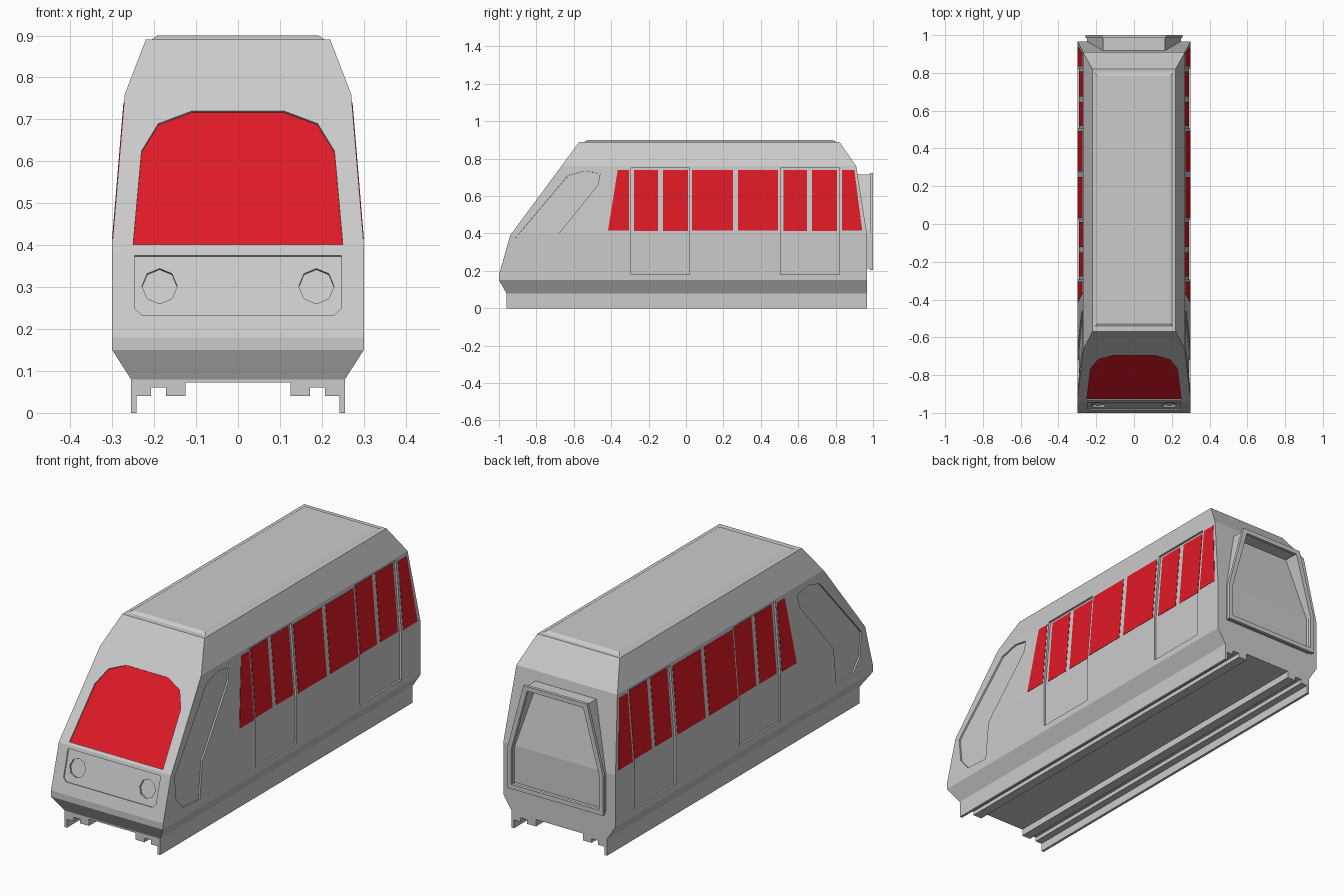
import bpy, bmesh, math
from mathutils import Vector

if "Cube" in bpy.data.objects:
    bpy.data.objects.remove(bpy.data.objects["Cube"])

red = bpy.data.materials.new("red_glass")
red.diffuse_color = (0.75, 0.01, 0.02, 1)
red.use_nodes = True
red.node_tree.nodes["Principled BSDF"].inputs["Base Color"].default_value = red.diffuse_color


def finish(bm, name, mat=None):
    bmesh.ops.recalc_face_normals(bm, faces=bm.faces[:])
    me = bpy.data.meshes.new(name)
    bm.to_mesh(me)
    bm.free()
    ob = bpy.data.objects.new(name, me)
    bpy.context.collection.objects.link(ob)
    if mat:
        me.materials.append(mat)
    return ob


def extrude(bm, face_list, vec):
    geo = bmesh.ops.extrude_face_region(bm, geom=face_list)["geom"]
    bmesh.ops.translate(bm, vec=vec, verts=[g for g in geo if isinstance(g, bmesh.types.BMVert)])


def mirrored(half):
    """Closed outline in x/z from its right half."""
    return half + [(-x, z) for x, z in reversed(half)]


def prism(outline, y0, y1):
    bm = bmesh.new()
    f = bm.faces.new([bm.verts.new((x, y0, z)) for x, z in outline])
    extrude(bm, [f], (0, y1 - y0, 0))
    return bm


def side_x(z):
    return 0.30 - max(0, z - 0.40) * 0.03 / 0.36


def front_y(z):
    return -1 + (z - 0.18) * 0.06 / 0.21 if z < 0.39 else -0.94 + (z - 0.39) * 0.74


def patch(name, pts, place, normal, depth, thick, mat=None):
    """Slab following the body skin, its floor sunk by depth."""
    n = Vector(normal).normalized()
    bm = bmesh.new()
    bm.faces.new([bm.verts.new((0, a, z)) for a, z in pts])
    bmesh.ops.bisect_plane(bm, geom=bm.verts[:] + bm.edges[:] + bm.faces[:],
                           plane_co=(0, 0, 0.40), plane_no=(0, 0, 1))
    for v in bm.verts:
        v.co = Vector(place(v.co.y, v.co.z)) - n * depth
    extrude(bm, bm.faces[:], n * thick)
    return finish(bm, name, mat)


# Body: cross-section extruded lengthwise, trimmed by nose and tail planes
section = mirrored([(0.255, 0.08), (0.30, 0.15), (0.30, 0.40), (0.27, 0.76), (0.22, 0.89)])
bm = prism(section, -1.2, 1.2)
nose = [(-0.96, 0.08), (-1, 0.15), (-1, 0.18), (-0.94, 0.39), (-0.57, 0.89)]
tail = [(0.82, 0.89), (0.91, 0.76), (0.967, 0.40), (0.967, 0.08)]
for line in (nose, tail):
    for (ya, za), (yb, zb) in zip(line, line[1:]):
        bmesh.ops.recalc_face_normals(bm, faces=bm.faces[:])
        cut = bmesh.ops.bisect_plane(bm, geom=bm.verts[:] + bm.edges[:] + bm.faces[:],
                                     plane_co=(0, ya, za), plane_no=(0, za - zb, yb - ya),
                                     clear_outer=True)
        bmesh.ops.holes_fill(bm, edges=[e for e in bm.edges if e.is_boundary], sides=0)
body = finish(bm, "body")

cutters = []
doors = [(-0.295, 0.02), (0.505, 0.82)]
cab = [(-0.912, 0.375), (-0.90, 0.26), (-0.85, 0.20), (-0.72, 0.19), (-0.70, 0.375),
       (-0.47, 0.66), (-0.46, 0.72), (-0.54, 0.735), (-0.63, 0.71)]
# Side windows: bottom start, top start, bottom end, top end, inside a door
windows = [(-0.417, -0.365, -0.305, -0.305, 0), (-0.278, -0.278, -0.15, -0.15, 1),
           (-0.123, -0.123, 0.01, 0.01, 1), (0.032, 0.032, 0.25, 0.25, 0),
           (0.278, 0.278, 0.492, 0.492, 0), (0.52, 0.52, 0.647, 0.647, 1),
           (0.674, 0.674, 0.807, 0.807, 1), (0.834, 0.834, 0.942, 0.90, 0)]
DOOR = 0.010
for s in (-1, 1):
    place = lambda y, z, s=s: (s * side_x(z), y, z)
    n = (s, 0, 0.08)
    # Door and cab panel recesses
    for a, b in doors:
        cutters.append(patch("door_cutter", [(a, 0.18), (b, 0.18), (b, 0.75), (a, 0.75)],
                             place, n, DOOR, 0.05))
    cutters.append(patch("cab_panel_cutter", cab, place, n, 0.008, 0.05))
    # Glass
    for b0, t0, b1, t1, in_door in windows:
        patch("side_window", [(b0, 0.415), (b1, 0.415), (t1, 0.74), (t0, 0.74)],
              place, n, DOOR * in_door + 0.004, 0.0055, red)

# Nose: windscreen, lamp panel and octagonal lamps
on_front = lambda x, z: (x, front_y(z), z)
screen = mirrored([(0.25, 0.402), (0.23, 0.625), (0.19, 0.69), (0.11, 0.72)])
cutters.append(patch("windscreen_cutter", screen, on_front, (0, -1, 0.74), 0.008, 0.05))
patch("windscreen", screen, on_front, (0, -1, 0.74), 0.010, 0.004, red)
panel = mirrored([(0.23, 0.234), (0.247, 0.25), (0.247, 0.375)])
cutters.append(patch("lamp_panel_cutter", panel, on_front, (0, -1, 0.286), 0.006, 0.05))
for s in (-1, 1):
    ring = [(s * 0.187 + 0.042 * math.cos(i * math.pi / 4),
             0.304 + 0.042 * math.sin(i * math.pi / 4)) for i in range(8)]
    cutters.append(patch("lamp_cutter", ring, on_front, (0, -1, 0.286), 0.016, 0.06))

# Carve the recesses
bpy.context.view_layer.objects.active = body
for c in cutters:
    c.hide_render = True
    m = body.modifiers.new("carve", "BOOLEAN")
    m.operation, m.solver, m.object = "DIFFERENCE", "EXACT", c
    bpy.ops.object.modifier_apply(modifier=m.name)
for c in cutters:
    bpy.data.objects.remove(c)

# Underframe with rails and grooves
under = mirrored([(0.125, 0.073), (0.125, 0.04), (0.172, 0.04), (0.172, 0.06), (0.207, 0.06),
                  (0.207, 0.04), (0.242, 0.04), (0.242, 0.0), (0.255, 0.0), (0.255, 0.08)])
finish(prism(under, -0.96, 0.967), "underframe")

# Raised roof panel with bevelled rim
bm = bmesh.new()
loops = []
for x, y0, y1, z in ((0.215, -0.55, 0.81, 0.885), (0.192, -0.528, 0.785, 0.90)):
    loops.append([bm.verts.new(p) for p in ((-x, y0, z), (x, y0, z), (x, y1, z), (-x, y1, z))])
for i in range(4):
    j = (i + 1) % 4
    bm.faces.new((loops[0][i], loops[0][j], loops[1][j], loops[1][i]))
bm.faces.new(loops[0])
bm.faces.new(loops[1])
finish(bm, "roof_panel")


# Rear gangway: tube and end flange as hollow frames
def frame(name, outer, inner, y0, y1):
    bm = bmesh.new()
    rings = [[bm.verts.new((x, y, z)) for x, z in o]
             for o, y in ((outer, y0), (outer, y1), (inner, y1), (inner, y0))]
    for k in range(4):
        for i in range(len(outer)):
            j = (i + 1) % len(outer)
            a, b = rings[k], rings[(k + 1) % 4]
            bm.faces.new((a[i], a[j], b[j], b[i]))
    finish(bm, name)


def gangway(d):
    return mirrored([(0.257 - d, 0.205 + d), (0.257 - d, 0.395), (0.17 - d * 0.9, 0.722 - d)])


frame("gangway_tube", gangway(0.008), gangway(0.018), 0.912, 0.986)
frame("gangway_flange", gangway(0), gangway(0.022), 0.985, 1.0)
